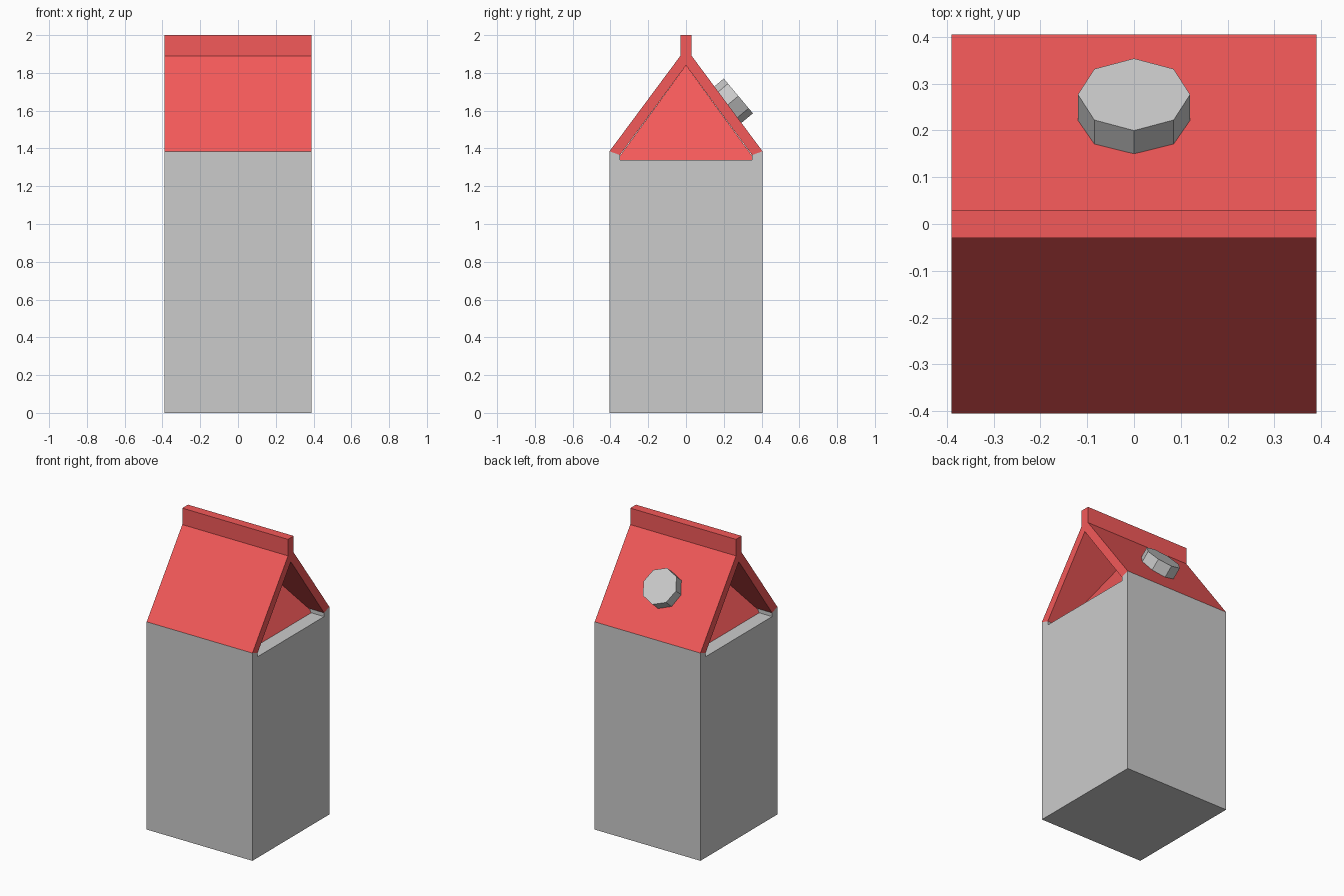
import bpy, bmesh
from math import radians
from mathutils import Vector

if "Cube" in bpy.data.objects:
    bpy.data.objects.remove(bpy.data.objects["Cube"])

red = bpy.data.materials.new("red_card")
red.diffuse_color = (0.9, 0.1, 0.1, 1)
red.use_nodes = True
red.node_tree.nodes["Principled BSDF"].inputs["Base Color"].default_value = red.diffuse_color


def finish(name, bm, mat=None):
    bmesh.ops.recalc_face_normals(bm, faces=bm.faces)
    me = bpy.data.meshes.new(name)
    bm.to_mesh(me)
    bm.free()
    ob = bpy.data.objects.new(name, me)
    bpy.context.collection.objects.link(ob)
    if mat:
        me.materials.append(mat)
    return ob


def extrude_x(name, profile, half, mat=None):
    """Extrude a closed (y, z) profile from -half to +half along x."""
    bm = bmesh.new()
    face = bm.faces.new([bm.verts.new((-half, y, z)) for y, z in profile])
    new = bmesh.ops.extrude_face_region(bm, geom=[face], use_keep_orig=True)["geom"]
    verts = [g for g in new if isinstance(g, bmesh.types.BMVert)]
    bmesh.ops.translate(bm, verts=verts, vec=(2 * half, 0, 0))
    return finish(name, bm, mat)


def mirrored(points):
    """Complete a profile symmetric about y = 0."""
    return points + [(-y, z) for y, z in reversed(points) if y > 0]


# Carton body with a shallow sunken top
extrude_x("carton_body", mirrored([(0.35, 1.34), (0.35, 1.365), (0.405, 1.385), (0.405, 0)]), 0.39)

# Sloped roof panels and sealed top fin in one profile
extrude_x("roof_and_fin", mirrored([(0, 1.84), (0.35, 1.365), (0.405, 1.385),
                                    (0.03, 1.89), (0.03, 2.0)]), 0.39, red)

# Folded-in gable ends, leaning inwards to the ridge
bm = bmesh.new()
for s in (1, -1):
    bm.faces.new([bm.verts.new(p) for p in
                  ((s * 0.295, -0.365 * s, 1.34), (s * 0.295, 0.365 * s, 1.34), (0, 0, 1.84))])
me = bpy.data.meshes.new("gable_folds")
bm.to_mesh(me)
bm.free()
me.materials.append(red)
bpy.context.collection.objects.link(bpy.data.objects.new("gable_folds", me))

# Octagonal screw cap on the back slope
depth, tilt = 0.09, radians(-50)
bpy.ops.mesh.primitive_cylinder_add(vertices=8, radius=0.12, depth=depth, rotation=(tilt, 0, 0))
cap = bpy.context.object
cap.name = "screw_cap"
axis = cap.rotation_euler.to_matrix() @ Vector((0, 0, 1))
cap.location = Vector((0, 0.277, 1.678)) - axis * depth / 2
